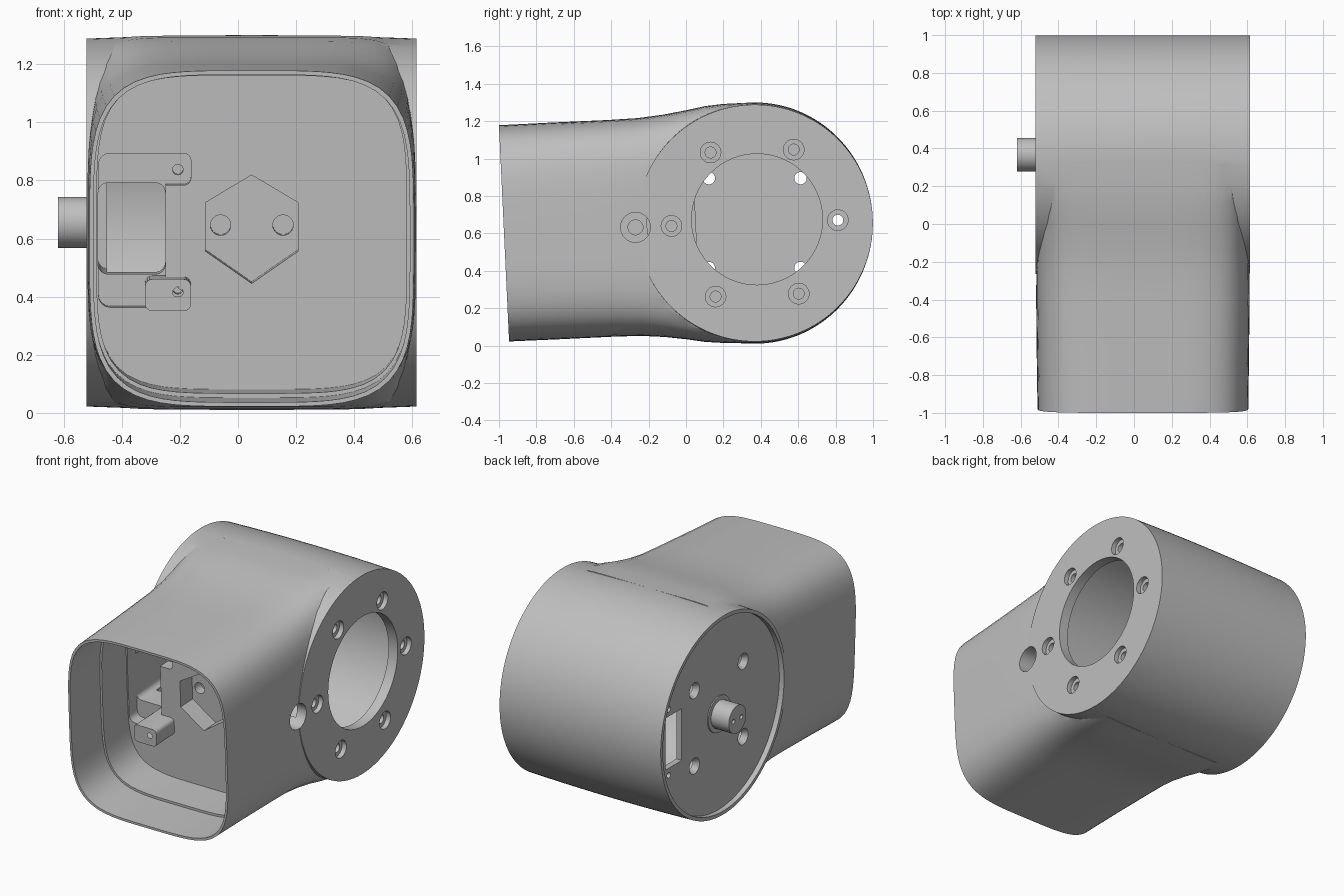
import bpy, bmesh, math
from mathutils import Matrix, Vector

if "Cube" in bpy.data.objects:
    bpy.data.objects.remove(bpy.data.objects["Cube"])

grey = bpy.data.materials.new("mid_grey")
grey.use_nodes = True
colour = (0.52, 0.52, 0.52, 1)
grey.diffuse_color = colour
grey.node_tree.nodes["Principled BSDF"].inputs["Base Color"].default_value = colour

MID_X, DRUM_Y, DRUM_Z, TILT = 0.047, 0.367, 0.655, 0.047
cutters = []


def finish(name, bm):
    bmesh.ops.recalc_face_normals(bm, faces=bm.faces)
    mesh = bpy.data.meshes.new(name)
    bm.to_mesh(mesh)
    bm.free()
    mesh.materials.append(grey)
    ob = bpy.data.objects.new(name, mesh)
    bpy.context.collection.objects.link(ob)
    return ob


def skin(name, rings):
    """Bridge closed rings of points and cap both ends."""
    bm = bmesh.new()
    loops = [[bm.verts.new(p) for p in ring] for ring in rings]
    n = len(loops[0])
    for a, b in zip(loops, loops[1:]):
        for i in range(n):
            j = (i + 1) % n
            bm.faces.new((a[i], a[j], b[j], b[i]))
    bm.faces.new(loops[0])
    bm.faces.new(loops[-1])
    return finish(name, bm)


def squircle(y, zc, hx, hz, power, tilt=TILT, n=96):
    """Rounded square section across y, leaning with the sleeve."""
    pts = []
    for i in range(n):
        a = math.tau * i / n
        c, s = math.cos(a), math.sin(a)
        r = (abs(c) ** power + abs(s) ** power) ** (-1 / power)
        z = zc + hz * r * s
        pts.append((MID_X + hx * r * c, y - (z - zc) * tilt, z))
    return pts


def circle_x(x, y, z, ry, rz, n):
    return [(x, y + ry * math.cos(math.tau * i / n), z + rz * math.sin(math.tau * i / n))
            for i in range(n)]


def rod_x(name, x0, x1, y, z, r, r1=None, n=32):
    r1 = r if r1 is None else r1
    return skin(name, [circle_x(x0, y, z, r, r, n), circle_x(x1, y, z, r1, r1, n)])


def prism_y(name, outline, y0, y1):
    """Extrude an x/z outline along the leaning sleeve axis."""
    def ring(d):
        return [(x, d - (z - 0.62) * TILT, z + (d - y0) * TILT) for x, z in outline]
    return skin(name, [ring(y0), ring(y1)])


def rounded_box(x0, x1, z0, z1, r):
    pts = []
    for k, (x, z) in enumerate([(x1 - r, z1 - r), (x0 + r, z1 - r), (x0 + r, z0 + r), (x1 - r, z0 + r)]):
        for i in range(5):
            a = math.pi / 2 * (k + i / 4)
            pts.append((x + r * math.cos(a), z + r * math.sin(a)))
    return pts


def disc_xz(x, z, r):
    return [(x + r * math.cos(math.tau * i / 24), z + r * math.sin(math.tau * i / 24)) for i in range(24)]


def cut(ob):
    ob.hide_render = True
    cutters.append(ob)


def boolean(target, tool, mode):
    mod = target.modifiers.new(mode.title(), "BOOLEAN")
    mod.operation, mod.object, mod.solver = mode, tool, "EXACT"


# Slightly crowned drum lying along x
rings = []
for i in range(9):
    t = -1 + i / 4
    rings.append(circle_x(MID_X + 0.568 * t, DRUM_Y, DRUM_Z, 0.632, 0.645 - 0.012 * t * t, 128))
body = skin("joint_housing", rings)

# Sleeve that flares into the drum
sleeve = skin("sleeve_blend", [
    squircle(-0.973, 0.6, 0.558, 0.578, 4.2),
    squircle(-0.7, 0.613, 0.562, 0.579, 4.3),
    squircle(-0.4, 0.627, 0.565, 0.579, 4.6, 0.03),
    squircle(-0.25, 0.634, 0.564, 0.582, 4.8, 0.02),
    squircle(-0.12, 0.64, 0.56, 0.594, 5.2, 0.01),
    squircle(0.0, 0.646, 0.558, 0.612, 5.8, 0),
    squircle(0.1, 0.65, 0.558, 0.63, 6.6, 0),
    squircle(0.2, 0.653, 0.558, 0.639, 8, 0),
    squircle(0.32, 0.655, 0.558, 0.643, 10, 0)])
boolean(body, sleeve, "UNION")
cutters_extra = sleeve
sleeve.hide_render = True

# Hollow sleeve with a thin stepped lip
cut(skin("sleeve_hollow", [squircle(-1.1, 0.594, 0.529, 0.55, 4.3),
                           squircle(-0.42, 0.626, 0.536, 0.545, 4.6)]))
cut(skin("sleeve_lip", [squircle(-1.1, 0.594, 0.543, 0.564, 4.2),
                        squircle(-0.67, 0.614, 0.547, 0.562, 4.3)]))

# Hollow drum, round service opening and recessed end plate
cut(rod_x("drum_hollow", -0.45, 0.55, DRUM_Y, DRUM_Z, 0.575, n=96))
cut(rod_x("service_opening", 0.5, 0.7, 0.38, 0.675, 0.35, n=96))
cut(rod_x("end_recess", -0.7, -0.488, DRUM_Y, DRUM_Z, 0.61, n=128))

# Ring of counterbored holes in the flange
for k in range(6):
    a = math.radians(2 + 60 * k)
    y, z = DRUM_Y + 0.445 * math.cos(a), DRUM_Z + 0.445 * math.sin(a)
    cut(rod_x("flange_counterbore", 0.585, 0.7, y, z, 0.055))
    cut(rod_x("flange_hole", 0.5, 0.7, y, z, 0.029))

# Stepped pocket on the flange edge
cut(rod_x("edge_pocket", 0.5, 0.7, -0.27, 0.632, 0.08))
cut(rod_x("edge_pocket_bore", 0.36, 0.7, -0.27, 0.632, 0.04))

# Countersunk holes in the end plate
for sy in (-1, 1):
    for sz in (-1, 1):
        y, z = DRUM_Y + 0.245 * sy, DRUM_Z + 0.24 * sz
        cut(rod_x("plate_hole", -0.6, -0.4, y, z, 0.033))
        cut(rod_x("plate_countersink", -0.5, -0.455, y, z, 0.058, 0.03))

# Connector slot and its screw holes in the end plate
slot = [(-0.6, 0.74, 0.5), (-0.6, 0.905, 0.5), (-0.6, 0.905, 0.83), (-0.6, 0.74, 0.83)]
cut(skin("plate_slot", [slot, [(-0.4, y, z) for x, y, z in slot]]))
for dz in (-0.21, 0.21):
    cut(rod_x("slot_screw", -0.6, -0.4, 0.87, 0.665 + dz, 0.018, n=16))

# Connector seat, window and hex pocket in the inner wall
cut(prism_y("connector_seat", rounded_box(-0.48, -0.25, 0.355, 0.885, 0.04), -0.6, -0.34))
for z in (0.35, 0.775):
    cut(prism_y("connector_ear", rounded_box(-0.32, -0.162, z, z + 0.11, 0.025), -0.6, -0.34))
cut(prism_y("connector_window", rounded_box(-0.482, -0.25, 0.465, 0.78, 0.035), -0.6, 0.05))
for z in (0.415, 0.825):
    cut(prism_y("connector_screw", disc_xz(-0.207, z, 0.018), -0.6, -0.28))
cut(prism_y("hex_pocket", [(0.047, 0.81), (-0.112, 0.715), (-0.112, 0.548), (0.047, 0.437),
                           (0.207, 0.548), (0.207, 0.715)], -0.6, -0.3))
for x in (-0.06, 0.155):
    cut(prism_y("hex_hole", disc_xz(x, 0.632, 0.035), -0.6, -0.24))

for tool in cutters:
    boolean(body, tool, "DIFFERENCE")

# Output shaft with a collar and two small pin holes
shaft = rod_x("output_shaft", -0.62, -0.46, DRUM_Y, DRUM_Z, 0.088, n=48)
rod_x("shaft_collar", -0.495, -0.46, DRUM_Y, DRUM_Z, 0.115, n=48)
pins = [rod_x("pin_hole", -0.7, -0.58, DRUM_Y + dy, DRUM_Z, 0.014, n=16) for dy in (-0.04, 0.04)]
for pin in pins:
    boolean(shaft, pin, "DIFFERENCE")

# Bake the cuts, drop the helpers and smooth the curved faces
depsgraph = bpy.context.evaluated_depsgraph_get()
for ob in (body, shaft):
    baked = bpy.data.meshes.new_from_object(ob.evaluated_get(depsgraph))
    ob.modifiers.clear()
    ob.data = baked
for ob in cutters + pins + [sleeve]:
    bpy.data.objects.remove(ob)
bpy.ops.object.select_all(action="DESELECT")
for ob in bpy.context.scene.objects:
    if ob.type == "MESH":
        ob.select_set(True)
        bpy.context.view_layer.objects.active = ob
bpy.ops.object.shade_smooth_by_angle(angle=math.radians(25))
